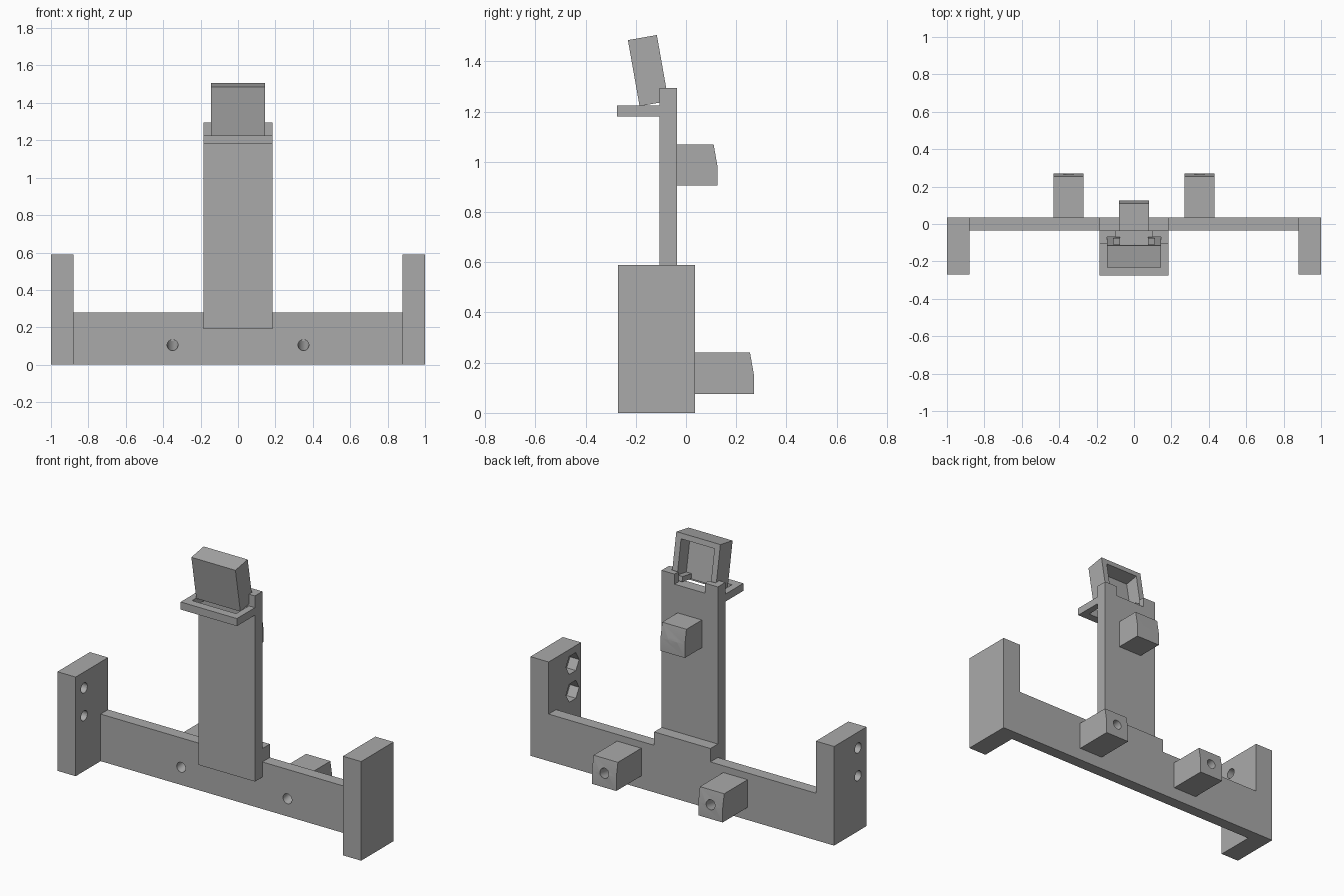
import bpy, bmesh, math
from mathutils import Matrix, Vector

cube = bpy.data.objects.get("Cube")
if cube:
    bpy.data.objects.remove(cube, do_unlink=True)

grey = bpy.data.materials.new("plain grey")
grey.use_nodes = True
grey.diffuse_color = (0.4, 0.4, 0.4, 1)
grey.node_tree.nodes["Principled BSDF"].inputs["Base Color"].default_value = (0.4, 0.4, 0.4, 1)

TILT = math.radians(10)


def make(name, bm):
    bmesh.ops.recalc_face_normals(bm, faces=bm.faces)
    mesh = bpy.data.meshes.new(name)
    bm.to_mesh(mesh)
    bm.free()
    mesh.materials.append(grey)
    ob = bpy.data.objects.new(name, mesh)
    bpy.context.collection.objects.link(ob)
    return ob


def extrude(name, profile, x0, x1):
    """Extrude a (y, z) profile from x0 to x1."""
    bm = bmesh.new()
    face = bm.faces.new([bm.verts.new((x0, y, z)) for y, z in profile])
    out = bmesh.ops.extrude_face_region(bm, geom=[face])
    verts = [v for v in out["geom"] if isinstance(v, bmesh.types.BMVert)]
    bmesh.ops.translate(bm, verts=verts, vec=(x1 - x0, 0, 0))
    return make(name, bm)


def box(name, x, y, z):
    return extrude(name, [(y[0], z[0]), (y[1], z[0]), (y[1], z[1]), (y[0], z[1])], *x)


def rod(name, start, direction, length, radius, sides=32, turn=0):
    d = Vector(direction).normalized()
    bm = bmesh.new()
    bmesh.ops.create_cone(bm, cap_ends=True, segments=sides, radius1=radius, radius2=radius, depth=length)
    mid = Vector(start) + d * length / 2
    bm.transform(Matrix.Translation(mid) @ d.to_track_quat('Z', 'Y').to_matrix().to_4x4()
                 @ Matrix.Rotation(turn, 4, 'Z'))
    return make(name, bm)


def combine(ob, others, operation):
    """Apply booleans one by one and drop the helpers."""
    for other in others:
        other.hide_render = True
        mod = ob.modifiers.new("bool", 'BOOLEAN')
        mod.operation, mod.solver, mod.object = operation, 'EXACT', other
        bpy.context.view_layer.objects.active = ob
        bpy.ops.object.modifier_apply(modifier=mod.name)
        bpy.data.objects.remove(other, do_unlink=True)


def lug(x, y0, y1, z0, z1):
    """Rear lug whose upper back face leans forward."""
    return extrude("lug", [(y0, z0), (y1, z0), (y1, z0 + .08), (y1 - .015, z1), (y0, z1)], x - .08, x + .08)


def screw_hole(x, y, z):
    """Rising bolt hole with a counterbore at the front."""
    d = Vector((0, math.cos(TILT), math.sin(TILT)))
    start = Vector((x, y, z)) - d * .05
    return [rod("counterbore", start, d, .15, .05), rod("bolt", start, d, .6, .029)]


# Lower crossbar: centre tab, end blocks and lugs
base = box("crossbar", (-.9, .9), (-.035, .035), (0, .28))
parts = [box("tab", (-.185, .185), (-.035, .035), (.1, .36))]
holes = []
for s in (-1, 1):
    parts.append(box("end", sorted((s * .88, s)), (-.27, .035), (0, .59)))
    parts.append(lug(s * .35, 0, .27, .075, .24))
    holes += screw_hole(s * .35, -.035, .105)
    for z in (.33, .495):
        holes.append(rod("bolt", (s * .8, -.19, z), (s, 0, 0), .3, .03))
        holes.append(rod("nut_pocket", (s * .8, -.19, z), (s, 0, 0), .14, .062, 6, math.pi / 2))
combine(base, parts, 'UNION')
combine(base, holes, 'DIFFERENCE')

# Upright with shelf, notch and upper lug
mast = box("upright", (-.185, .185), (-.105, -.035), (.19, 1.295))
combine(mast, [box("shelf", (-.185, .185), (-.275, -.08), (1.18, 1.225)),
               lug(0, -.06, .125, .905, 1.07)], 'UNION')
combine(mast, [box("notch", (-.1, .1), (-.12, 0), (1.235, 1.4)),
               box("seat", (-.145, .145), (-.12, -.07), (1.235, 1.4)),
               box("opening", (-.145, .145), (-.225, -.105), (1.1, 1.3))]
        + screw_hole(0, -.105, .945), 'DIFFERENCE')

# Tilted housing, hollow and open to the rear
head = box("tilted_housing", (-.145, .145), (0, .117), (0, .267))
combine(head, [box("cavity", (-.11, .11), (.03, .2), (.03, .235)),
               box("lower_gap", (-.075, .075), (.03, .2), (-.1, .1))], 'DIFFERENCE')
head.data.transform(Matrix.Translation((0, -.185, 1.222)) @ Matrix.Rotation(TILT, 4, 'X'))

# Smooth only the round bores
for ob in (base, mast, head):
    bpy.ops.object.select_all(action='DESELECT')
    ob.select_set(True)
    bpy.context.view_layer.objects.active = ob
    bpy.ops.object.shade_smooth_by_angle(angle=math.radians(20))
